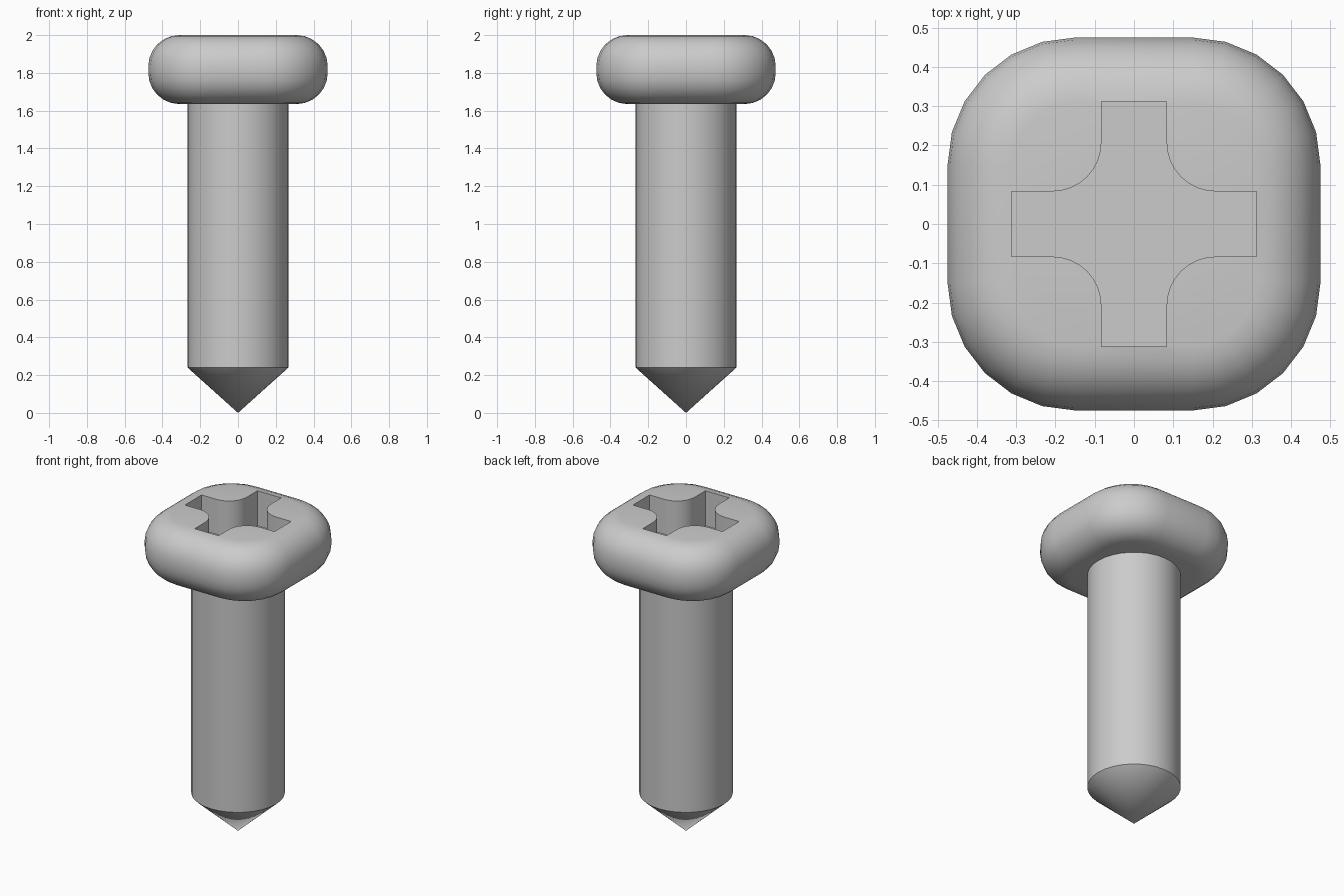
import bpy, bmesh
from math import sin, cos, pi, radians

cube = bpy.data.objects.get("Cube")
if cube:
    bpy.data.objects.remove(cube)

steel = bpy.data.materials.new("grey_steel")
steel.use_nodes = True
GREY = (0.6, 0.6, 0.6, 1)
steel.diffuse_color = GREY
steel.node_tree.nodes["Principled BSDF"].inputs["Base Color"].default_value = GREY


def stack(name, rings):
    """Closed solid skinned over rings of equal point count, bottom to top."""
    bm = bmesh.new()
    loops = [[bm.verts.new(p) for p in ring] for ring in rings]
    n = len(loops[0])
    for low, high in zip(loops, loops[1:]):
        for i in range(n):
            j = (i + 1) % n
            bm.faces.new((low[i], low[j], high[j], high[i]))
    bm.faces.new(loops[0][::-1])
    bm.faces.new(loops[-1])
    bmesh.ops.remove_doubles(bm, verts=bm.verts, dist=1e-5)
    bmesh.ops.recalc_face_normals(bm, faces=bm.faces)
    mesh = bpy.data.meshes.new(name)
    bm.to_mesh(mesh)
    bm.free()
    mesh.materials.append(steel)
    obj = bpy.data.objects.new(name, mesh)
    bpy.context.collection.objects.link(obj)
    return obj


def smooth(obj):
    bpy.ops.object.select_all(action='DESELECT')
    obj.select_set(True)
    bpy.context.view_layer.objects.active = obj
    bpy.ops.object.shade_smooth_by_angle(angle=radians(30))


def four_fold(points):
    """Repeat points around z in quarter turns."""
    out = []
    for _ in range(4):
        out += points
        points = [(-y, x) for x, y in points]
    return out


# Head: rounded square with a rounded rim
CORE, CORNER, RIM = 0.15, 0.325, 0.165
BOTTOM, TOP, STEPS = 1.635, 2.0, 6


def head_ring(z, radius):
    arc = [i * pi / 2 / STEPS for i in range(STEPS + 1)]
    quarter = [(CORE + radius * cos(a), CORE + radius * sin(a)) for a in arc]
    return [(x, y, z) for x, y in four_fold(quarter)]


rings = []
for base, start in ((BOTTOM + RIM, -pi / 2), (TOP - RIM, 0)):
    for i in range(STEPS + 1):
        a = start + i * pi / 2 / STEPS
        rings.append(head_ring(base + RIM * sin(a), CORNER - RIM + RIM * cos(a)))
head = stack("head", rings)

# Cross slot with filleted inner corners
ARM, HALF, FILLET, DEPTH = 0.312, 0.083, 0.125, 0.22
quarter = [(ARM, -HALF), (ARM, HALF)]
for i in range(9):
    a = -pi / 2 - i * pi / 16
    c = HALF + FILLET
    quarter.append((c + FILLET * cos(a), c + FILLET * sin(a)))
outline = four_fold(quarter)
cutter = stack("slot_cutter", [[(x, y, z) for x, y in outline] for z in (TOP - DEPTH, TOP + 0.1)])
cut = head.modifiers.new("cross_slot", 'BOOLEAN')
cut.operation = 'DIFFERENCE'
cut.solver = 'EXACT'
cut.object = cutter
bpy.context.view_layer.objects.active = head
bpy.ops.object.modifier_apply(modifier=cut.name)
bpy.data.objects.remove(cutter)
smooth(head)


# Shaft and pointed tip
def circle(z, radius, n=32):
    return [(radius * cos(2 * pi * i / n), radius * sin(2 * pi * i / n), z) for i in range(n)]


RADIUS, SHOULDER = 0.267, 0.24
shaft = stack("shaft", [circle(SHOULDER, RADIUS), circle(BOTTOM + 0.02, RADIUS)])
smooth(shaft)

bpy.ops.mesh.primitive_cone_add(vertices=32, radius1=RADIUS, radius2=0, depth=SHOULDER,
                                location=(0, 0, SHOULDER / 2), rotation=(pi, 0, 0))
tip = bpy.context.object
tip.name = "pointed_tip"
tip.data.materials.append(steel)
smooth(tip)
